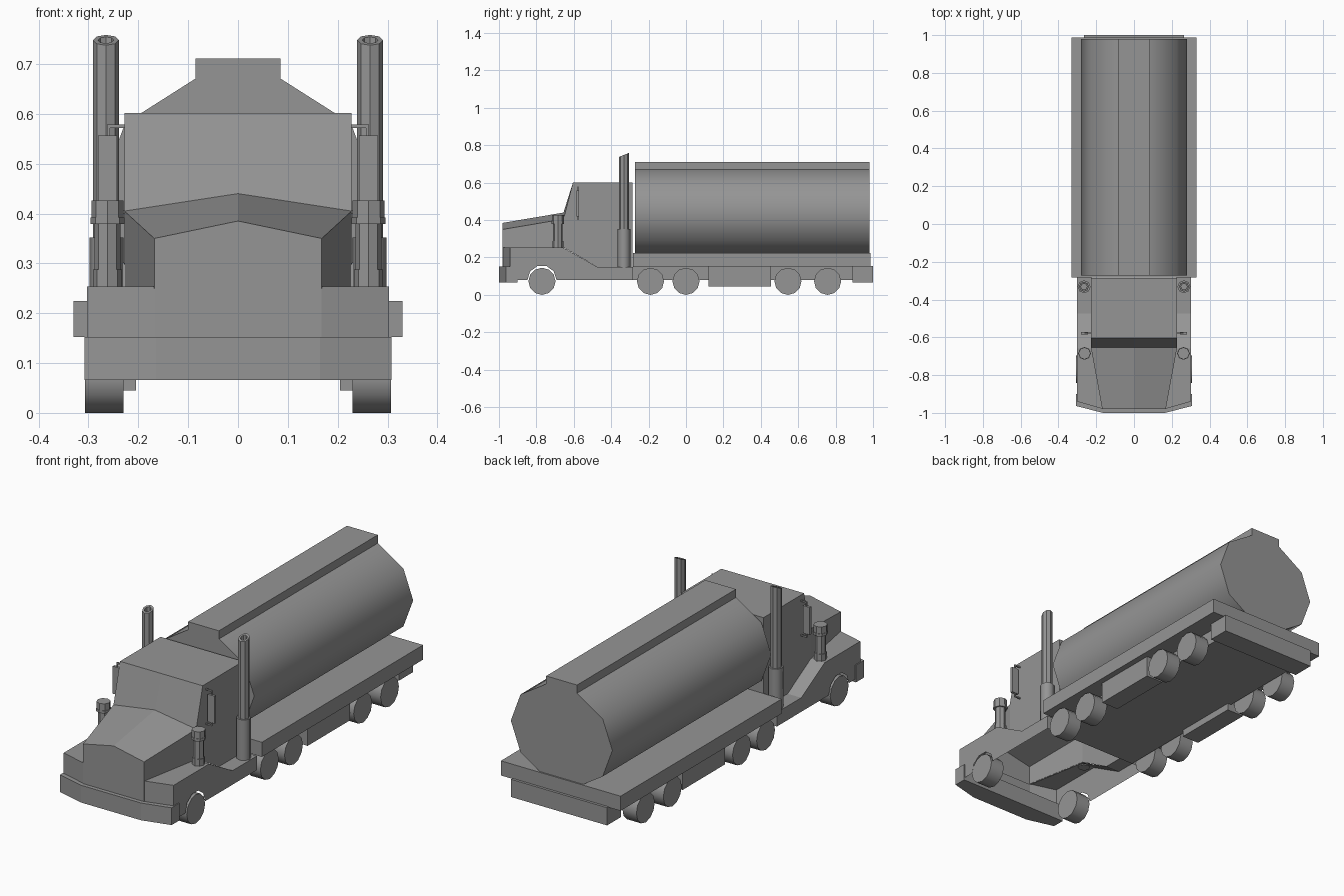
import bpy, bmesh, math
from mathutils import Vector

if "Cube" in bpy.data.objects:
    bpy.data.objects.remove(bpy.data.objects["Cube"], do_unlink=True)

grey = bpy.data.materials.new("plain grey")
grey.use_nodes = True
COLOUR = (0.3, 0.3, 0.3, 1)
grey.diffuse_color = COLOUR
grey.node_tree.nodes["Principled BSDF"].inputs["Base Color"].default_value = COLOUR


def loft(name, rings, smooth=None, closed=False, is_open=lambda normal: False):
    """Skin matching rings of points; cap the ends, or join them when closed.
    Faces whose normal passes is_open are left out."""
    bm = bmesh.new()
    loops = [[bm.verts.new(p) for p in ring] for ring in rings]
    n = len(loops[0])
    pairs = list(zip(loops, loops[1:]))
    if closed:
        pairs.append((loops[-1], loops[0]))
    else:
        bm.faces.new(loops[0])
        bm.faces.new(loops[-1])
    for a, b in pairs:
        for i in range(n):
            j = (i + 1) % n
            bm.faces.new((a[i], a[j], b[j], b[i]))
    bmesh.ops.recalc_face_normals(bm, faces=bm.faces)
    unwanted = [f for f in bm.faces if is_open(f.normal)]
    bmesh.ops.delete(bm, geom=unwanted, context='FACES')
    mesh = bpy.data.meshes.new(name)
    bm.to_mesh(mesh)
    bm.free()
    mesh.materials.append(grey)
    obj = bpy.data.objects.new(name, mesh)
    bpy.context.collection.objects.link(obj)
    if smooth:
        bpy.ops.object.select_all(action='DESELECT')
        obj.select_set(True)
        bpy.context.view_layer.objects.active = obj
        bpy.ops.object.shade_smooth_by_angle(angle=math.radians(smooth))
    return obj


def prism(name, axis, profile, lo, hi, smooth=None, **options):
    """Extrude a 2D profile along one axis."""
    def place(p, t):
        v = list(p)
        v.insert("xyz".index(axis), t)
        return Vector(v)
    return loft(name, [[place(p, t) for p in profile] for t in (lo, hi)], smooth, **options)


def box(name, x, y, z):
    return prism(name, "z", [(x[0], y[0]), (x[1], y[0]), (x[1], y[1]), (x[0], y[1])], *z)


def circle(cx, cy, rx, ry, n):
    return [(cx + rx * math.cos(math.tau * i / n),
             cy + ry * math.sin(math.tau * i / n)) for i in range(n)]


def turned(name, x, y, steps, smooth=None, closed=False):
    """Upright eight-sided part from (radius, height) steps."""
    rings = [[(px, py, z) for px, py in circle(x, y, r, r, 8)] for r, z in steps]
    return loft(name, rings, smooth, closed)


# Tank with its flat-topped walkway
prism("tank", "y", circle(0, 0.437, 0.28, 0.245, 10), -0.272, 0.98, 50)
box("tank_walkway", (-0.085, 0.085), (-0.272, 0.98), (0.65, 0.711))

# Trailer bed, frame and rear bumper
box("bed", (-0.33, 0.33), (-0.283, 0.987), (0.152, 0.225))
box("bed_frame", (-0.225, 0.225), (-0.283, 0.95), (0.08, 0.155))
box("rear_bumper", (-0.265, 0.265), (0.89, 1.0), (0.067, 0.155))


# Cab shell, hollow underneath, with a windscreen dipping to the sides
def cab_section(x, sill):
    return [(x, -0.655, 0.254), (x, -0.655, sill), (x, -0.604, 0.602),
            (x, -0.285, 0.602), (x, -0.285, 0.15), (x, -0.475, 0.15)]


loft("cab", [cab_section(-0.228, 0.405), cab_section(0, 0.44), cab_section(0.228, 0.405)],
     is_open=lambda n: n.z < -0.5 or n.y < -0.99)


# Hood shell, tapering to the front with a raised centre ridge, above the grille panel
def hood_section(y, w, edge, ridge):
    return [(-w, y, 0.25), (w, y, 0.25), (w, y, edge), (0, y, ridge), (-w, y, edge)]


loft("hood", [hood_section(-0.98, 0.168, 0.35, 0.385),
              hood_section(-0.655, 0.228, 0.405, 0.44)],
     is_open=lambda n: n.z < -0.5 or n.y > 0.99)
box("grille_panel", (-0.168, 0.168), (-0.98, -0.975), (0.15, 0.25))

# Front bumper with swept-back corners
half = [(0.165, -1.0), (0.308, -0.963), (0.308, -0.9)]
prism("front_bumper", "z", half + [(-x, y) for x, y in reversed(half)], 0.066, 0.152)

# Fender and running board outline with a wheel arch
arch = [(-0.77 + 0.078 * math.cos(a), 0.08 + 0.078 * math.sin(a))
        for a in (math.pi * i / 5 for i in range(6))]
fender_profile = [(-0.94, 0.08), (-0.94, 0.254), (-0.66, 0.254), (-0.475, 0.15),
                  (-0.283, 0.15), (-0.283, 0.08)] + arch

for side, s in (("left", 1), ("right", -1)):
    # Fender shell, open below and inside, its inner edge following the hood
    fender = prism("fender_" + side, "x", fender_profile, s * 0.167, s * 0.303,
                   is_open=lambda n: n.z < -0.05 or n.x * s < -0.99)
    for v in fender.data.vertices:
        if abs(v.co.x) < 0.2:
            if v.co.y < -0.93:
                v.co.y = -0.978
            else:
                v.co.x = s * 0.226

    # Wheels
    for i, y in enumerate((-0.77, -0.19, 0.0, 0.545, 0.757)):
        prism(f"wheel_{side}_{i + 1}", "x", circle(y, 0.0725, 0.0725, 0.0725, 12),
              s * 0.23, s * 0.307, 40)

    # Side storage box
    box("storage_box_" + side, (s * 0.205, s * 0.3), (0.12, 0.455), (0.045, 0.155))

    # Exhaust stack: wide base and an open pipe with a slanted mouth
    turned("exhaust_base_" + side, s * 0.264, -0.332, [(0.034, 0.145), (0.034, 0.352)], 50)
    pipe = turned("exhaust_pipe_" + side, s * 0.265, -0.332,
                  [(0.026, 0.345), (0.026, 0.748), (0.016, 0.748), (0.016, 0.345)], closed=True)
    for v in pipe.data.vertices:
        if v.co.z > 0.7:
            v.co.z += (v.co.y + 0.332) * 0.4

    # Air cleaner: foot, body, collar and cap
    for part, r, lo, hi in (("foot", 0.029, 0.25, 0.288), ("body", 0.026, 0.285, 0.382),
                            ("collar", 0.034, 0.379, 0.392), ("cap", 0.032, 0.39, 0.426)):
        turned(f"air_cleaner_{part}_{side}", s * 0.262, -0.685, [(r, lo), (r, hi)])

    # Mirror and its brackets
    box("mirror_" + side, (s * 0.243, s * 0.281), (-0.586, -0.573), (0.42, 0.557))
    for where, z in (("upper", 0.572), ("lower", 0.4)):
        box(f"mirror_bracket_{where}_{side}", (s * 0.22, s * 0.262), (-0.581, -0.575), (z, z + 0.007))
    box("mirror_post_" + side, (s * 0.257, s * 0.263), (-0.581, -0.575), (0.4, 0.579))
